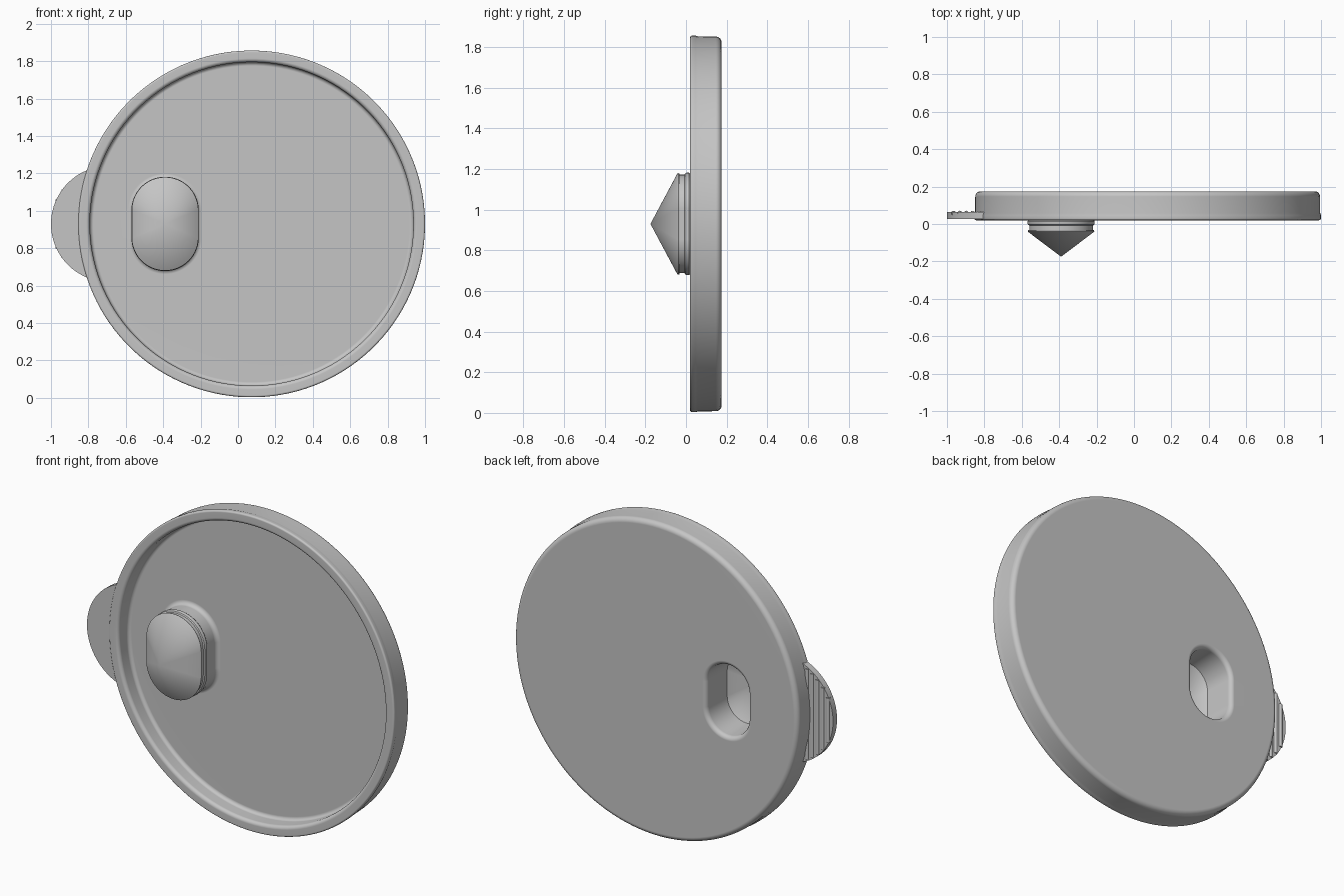
import bpy, bmesh, math

cube = bpy.data.objects.get("Cube")
if cube:
    bpy.data.objects.remove(cube)

# Single plastic colour
grey = bpy.data.materials.new("grey_plastic")
grey.use_nodes = True
colour = (0.56, 0.56, 0.56, 1)
grey.diffuse_color = colour
grey.node_tree.nodes["Principled BSDF"].inputs["Base Color"].default_value = colour

SEGMENTS = 128
LID_X, MID_Z = 0.073, 0.93
PLUG_X = -0.39
FLOOR = 0.115


def finish(name, bm, angle=32):
    bmesh.ops.recalc_face_normals(bm, faces=bm.faces)
    mesh = bpy.data.meshes.new(name)
    bm.to_mesh(mesh)
    bm.free()
    obj = bpy.data.objects.new(name, mesh)
    bpy.context.collection.objects.link(obj)
    mesh.materials.append(grey)
    bpy.ops.object.select_all(action='DESELECT')
    obj.select_set(True)
    bpy.context.view_layer.objects.active = obj
    bpy.ops.object.shade_smooth_by_angle(angle=math.radians(angle))
    weighted = obj.modifiers.new("even_shading", 'WEIGHTED_NORMAL')
    weighted.keep_sharp = True
    return obj


def ring(bm, x, y, radius, straight=0.0):
    """Upright stadium outline; a plain circle when straight is zero."""
    verts = []
    for i in range(SEGMENTS):
        t = 2 * math.pi * (i + 0.5) / SEGMENTS
        c, s = math.cos(t), math.sin(t)
        verts.append(bm.verts.new((x + radius * c, y,
                                   MID_Z + math.copysign(straight, s) + radius * s)))
    return verts


def fillet(cr, cy, size, start, end, steps=5):
    """Quarter-round profile points (radius, depth)."""
    angles = [math.radians(start + (end - start) * i / steps) for i in range(steps + 1)]
    return [(cr + size * math.cos(a), cy + size * math.sin(a)) for a in angles]


bm = bmesh.new()


def plug_ring(radius, y):
    return ring(bm, PLUG_X, y, radius, 0.072)


# Pointed plug: cap edge, groove, sealing bead, neck and fillet to the floor
plug_profile = [(0.175, -0.043), (0.178, -0.038), (0.176, -0.033), (0.17, -0.031),
                (0.17, -0.008), (0.177, -0.004), (0.18, 0.004), (0.18, 0.014),
                (0.176, 0.02), (0.172, 0.022)]
plug_profile += fillet(0.197, FLOOR - 0.025, 0.025, 180, 90)
loops = [plug_ring(*p) for p in plug_profile]

# Floor, inner wall, rounded rim, slight outer bead, side wall and back edge
rim_profile = fillet(0.845, FLOOR - 0.02, 0.02, 90, 0)
rim_profile += fillet(0.885, 0.04, 0.02, 180, 270)
rim_profile += fillet(0.917, 0.03, 0.01, 270, 360)
rim_profile += [(0.927, 0.046), (0.923, 0.058)]
rim_profile += fillet(0.894, 0.147, 0.028, 0, 90, 6)
loops += [ring(bm, LID_X, y, r) for r, y in rim_profile]

# Rounded opening through the back and the hollow of the plug
hole_profile = fillet(0.16, 0.15, 0.025, 90, 180) + [(0.128, -0.008)]
loops += [plug_ring(*p) for p in hole_profile]

for a, b in zip(loops, loops[1:]):
    for i in range(SEGMENTS):
        j = (i + 1) % SEGMENTS
        bm.faces.new((a[i], a[j], b[j], b[i]))

# Cone tips, outside and inside
for loop, tip_y in ((loops[0], -0.175), (loops[-1], -0.11)):
    tip = bm.verts.new((PLUG_X, tip_y, MID_Z))
    for i in range(SEGMENTS):
        bm.faces.new((loop[i], loop[(i + 1) % SEGMENTS], tip))
finish("lid_with_plug", bm)

# Pull tab: round outer edge, inner edge following the rim
TAB_X, TAB_R, FRONT, BACK = -0.69, 0.31, 0.027, 0.064
outline = []
for i in range(33):
    a = 1.17 * (i / 16 - 1)
    outline.append((TAB_X - TAB_R * math.cos(a), TAB_R * math.sin(a)))
for i in range(13):
    a = 0.345 * (1 - i / 6)
    outline.append((LID_X - 0.905 * math.cos(a), 0.905 * math.sin(a)))
bm = bmesh.new()
face = bm.faces.new([bm.verts.new((x, FRONT, MID_Z + z)) for x, z in outline])
grown = bmesh.ops.extrude_face_region(bm, geom=[face])
bmesh.ops.translate(bm, vec=(0, BACK - FRONT, 0),
                    verts=[v for v in grown["geom"] if isinstance(v, bmesh.types.BMVert)])
finish("pull_tab", bm)

# Low grip ridges on the back of the tab
for n in range(5):
    x = -0.965 + 0.034 * n
    half = math.sqrt(TAB_R ** 2 - (x - TAB_X) ** 2) - 0.012
    bm = bmesh.new()
    bmesh.ops.create_cone(bm, cap_ends=True, segments=16, radius1=0.012,
                          radius2=0.012, depth=2 * half)
    bmesh.ops.translate(bm, vec=(x, BACK - 0.005, MID_Z), verts=bm.verts)
    finish("grip_ridge_%d" % (n + 1), bm)
